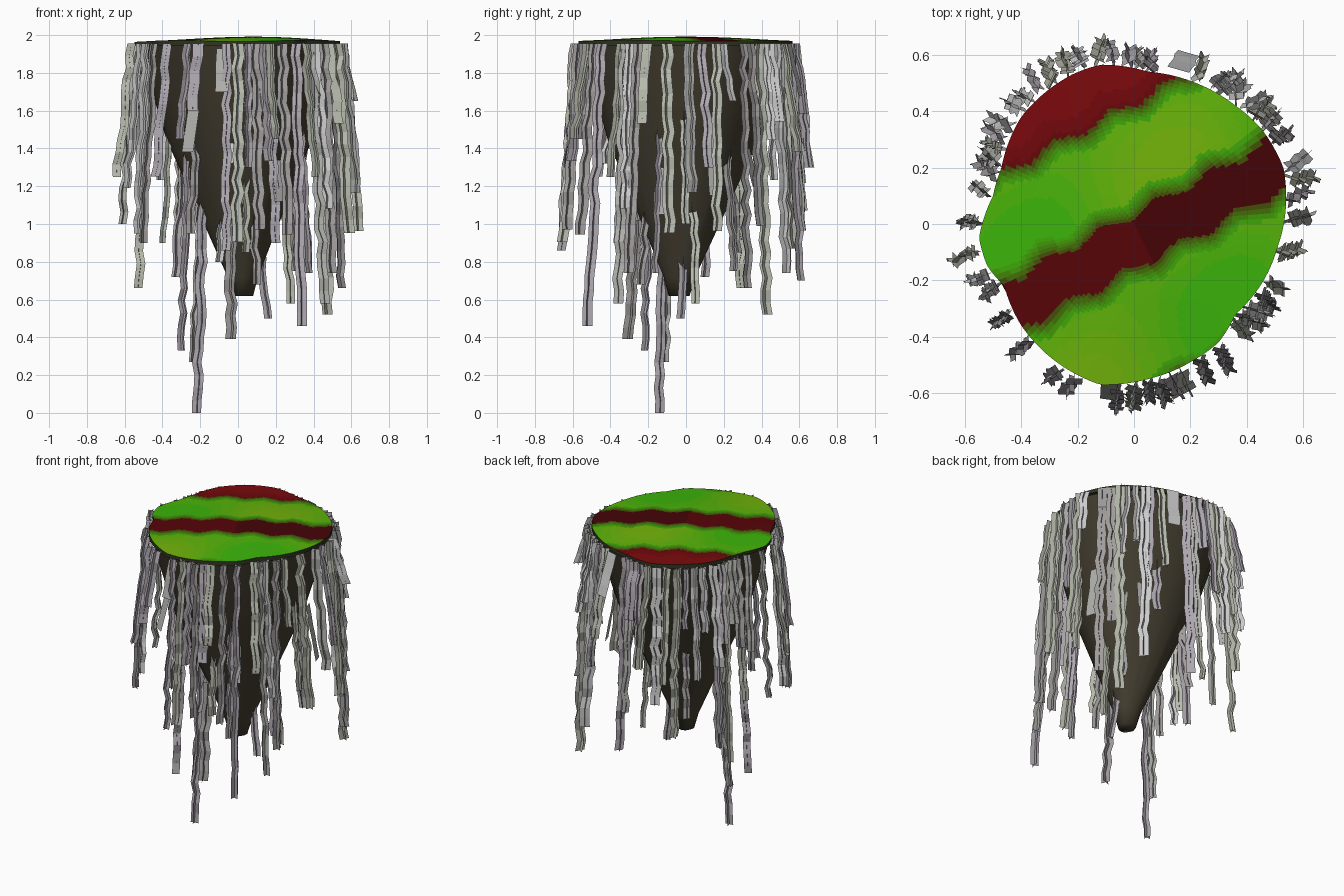
import bpy, math, random
from mathutils import Vector

if "Cube" in bpy.data.objects:
    bpy.data.objects.remove(bpy.data.objects["Cube"])

random.seed(7)
# Island outline seen from above
OUT = [(.54, .1), (.53, .2), (.45, .34), (.36, .42), (.22, .5), (.05, .54), (-.12, .565), (-.22, .53),
       (-.4, .38), (-.47, .2), (-.5, .1), (-.55, -.05), (-.52, -.15), (-.46, -.22), (-.4, -.36),
       (-.3, -.47), (-.12, -.57), (.05, -.55), (.2, -.49), (.3, -.42), (.36, -.32), (.46, -.2), (.51, -.08)]
POLAR = sorted((math.atan2(y, x) % math.tau, math.hypot(x, y)) for x, y in OUT)
POLAR = [(POLAR[-1][0] - math.tau, POLAR[-1][1])] + POLAR + [(POLAR[0][0] + math.tau, POLAR[0][1])]


def interp(table, t):
    for (a, ra), (b, rb) in zip(table, table[1:]):
        if a <= t <= b:
            return ra + (rb - ra) * (t - a) / (b - a)
    return table[-1][1]


def rim(a):
    return interp(POLAR, a % math.tau)


def material(name, rgb):
    m = bpy.data.materials.new(name)
    m.diffuse_color = (*rgb, 1)
    m.use_nodes = True
    m.node_tree.nodes["Principled BSDF"].inputs["Base Color"].default_value = m.diffuse_color
    return m


def make(name, verts, faces, mats, idx=None, smooth=False):
    me = bpy.data.meshes.new(name)
    me.from_pydata(verts, [], faces)
    for m in mats:
        me.materials.append(m)
    for i, p in enumerate(me.polygons):
        p.material_index = idx[i] if idx else 0
        p.use_smooth = smooth
    ob = bpy.data.objects.new(name, me)
    bpy.context.collection.objects.link(ob)
    return ob


# Rock cone: outline shrinking towards an off-centre blunt tip
ROCK = [(.62, .1), (.72, .15), (1.45, .72), (1.75, .88), (1.95, .98)]


def rock_point(a, z, extra=0):
    s = interp(ROCK, z)
    r = rim(a) * s + extra
    return Vector((r * math.cos(a) + .03 * (1 - s), r * math.sin(a) - .04 * (1 - s), z))


N = 20
verts = [rock_point(math.tau * i / N, z) for z, s in ROCK for i in range(N)]
faces = [(k * N + i, k * N + (i + 1) % N, (k + 1) * N + (i + 1) % N, (k + 1) * N + i)
         for k in range(len(ROCK) - 1) for i in range(N)]
faces += [tuple(reversed(range(N)))]
make("rock", verts, faces, [material("rock", (.055, .046, .028))], smooth=True)


# Striped top: polar grid with zigzag bands blending from red to green, and a dark rim
def mix(a, b, t):
    return tuple(p + (q - p) * t for p, q in zip(a, b))


DARK, RED, GREEN, LIME = (.06, .001, .002), (.2, .003, .004), (.045, .46, .003), (.17, .45, .003)
STEPS = 5
tops = [material("red_%d" % i, mix(DARK, RED, i / 4)) for i in range(5)]
tops += [material("blend_%d" % i, mix(DARK, GREEN, (i + 1) / 6)) for i in range(STEPS)]
tops += [material("green_%d" % i, mix(GREEN, LIME, i / 5)) for i in range(6)]
tops += [material("rim_dark", (.03, .035, .015))]
R, M = 40, 160


def top_z(x, y):
    return 1.984 + .008 * math.sin(5 * x + 1) * math.cos(4 * y) - .012 * (x * x + y * y) / .3


def stripe(x, y):
    c, s = math.cos(math.radians(28)), math.sin(math.radians(28))
    u, v = x * c + y * s, -x * s + y * c
    v += .02 * (abs((u * 9) % 2 - 1) * 2 - 1)
    # signed distance into the red bands
    d = max(min(v + .17, .06 - v), v - .35, -.53 - v)
    t = .5 - d / .06
    if t <= 0:
        return min(4, 2 + int((v - .35) * 20)) if v > .3 else int(max(0, min(1.9, 1 - 2 * u)))
    if t < 1:
        return 5 + int(t * STEPS)
    g = .45 + .55 * math.sin(5 * x + 2 * y + .5) * math.sin(5 * y - 3 * x + 1)
    return 10 + max(0, min(5, int(g * 6)))


verts, faces, idx = [(0, 0, top_z(0, 0))], [], []
for k in range(1, R + 2):
    for i in range(M):
        a = math.tau * i / M
        r = rim(a) * min(k, R) / R
        x, y = r * math.cos(a), r * math.sin(a)
        verts.append((x, y, top_z(x, y) if k <= R else 1.945))
for i in range(M):
    faces.append((0, 1 + i, 1 + (i + 1) % M))
for k in range(R):
    for i in range(M):
        a, b = 1 + k * M + i, 1 + k * M + (i + 1) % M
        faces.append((a, a + M, b + M, b))
for n, f in enumerate(faces):
    p = sum((Vector(verts[j]) for j in f), Vector()) / len(f)
    idx.append(stripe(p.x, p.y) if n < M + (R - 1) * M else 16)
faces.append(tuple(1 + R * M + i for i in reversed(range(M))))
idx.append(16)
top = make("grass_top", verts, faces, tops, idx, smooth=True)
bpy.context.view_layer.objects.active = top
top.select_set(True)
bpy.ops.object.shade_smooth_by_angle(angle=math.radians(40))

GREYS = [material("vine_%d" % i, c) for i, c in enumerate(
    [(.42, .42, .4), (.48, .5, .42), (.36, .34, .34), (.42, .39, .43), (.55, .56, .54)])]


# Hanging vine: two crossed zigzag ribbons from a start to an end point
def vine(name, start, end, width, crossed=True):
    n = max(2, round((start.z - end.z) / .065))
    ang = random.uniform(0, math.pi)
    if not crossed:
        ang = math.atan2(start.y, start.x) + math.pi / 2
    amp = .01 if crossed else .003
    pts = []
    for i in range(n + 1):
        p = start.lerp(end, i / n)
        if 0 < i < n:
            p += Vector((random.uniform(-amp, amp), random.uniform(-amp, amp), 0))
        pts.append(p)
    verts, faces = [], []
    for q in range(2 if crossed else 1):
        d = Vector((math.cos(ang + q * math.pi / 2), math.sin(ang + q * math.pi / 2), 0)) * width / 2
        base = len(verts)
        for p in pts:
            verts += [p - d, p + d]
        faces += [(base + 2 * i, base + 2 * i + 1, base + 2 * i + 3, base + 2 * i + 2) for i in range(n)]
    make(name, verts, faces, [random.choice(GREYS)])


# Rim vines: angle in degrees, with lower end where it can be read
ENDS = {31: .66, 42: .52, 151: .66, 102: 1.3, 20: 1.65, 9: 1.3, 190: 1.25, 179: 1.0, 264: .86, 305: .46,
        74: 1.68, 216: .9, 204: .95, 331: .74, 320: .58, 249: 1.6, 275: 1.3, 84: .7, 57: .74, 120: .87}
ANGLES = [102, 97, 92, 88, 84, 74, 66, 60, 57, 51, 46, 42, 36, 31, 20, 16, 9, 2, 349, 337, 331,
          324, 320, 316, 305, 296, 288, 284, 279, 275, 270, 264, 249, 243, 228, 216, 204, 199, 190, 179,
          168, 160, 156, 151, 147, 142, 135, 130, 125, 120, 114, 108]
for j, deg in enumerate(ANGLES):
    a = math.radians(deg)
    r = rim(a) + random.uniform(.01, .025)
    zb = ENDS.get(deg, random.uniform(.9, 1.6))
    drift = random.uniform(.05, .085)
    d = Vector((math.cos(a), math.sin(a), 0))
    side = Vector((-d.y, d.x, 0)) * random.uniform(-.025, .025)
    vine("rim_vine_%02d" % j, d * r + Vector((0, 0, 1.955)), d * (r + drift) + side + Vector((0, 0, zb)),
         .08 if deg == 74 else random.uniform(.042, .062), deg != 74)

# Vines growing from the rock face: x, y, upper z, lower z, width
for j, (x, y, zt, zb, w) in enumerate([
        (-.22, -.14, 1.2, 0, .05), (-.04, -.31, 1.02, .39, .06), (-.24, -.11, 1.15, .27, .045),
        (-.3, -.22, 1.45, .33, .045), (.16, -.03, .95, .5, .045), (.28, .05, 1.2, .58, .045),
        (.04, -.33, 1.6, .85, .05), (-.1, -.24, 1.02, .8, .05), (.38, -.16, 1.5, .74, .045),
        (.1, -.24, 1.2, .68, .045), (-.02, -.42, 1.9, 1.32, .05), (.3, .25, 1.45, .75, .045),
        (-.2, .28, 1.3, .85, .045), (-.33, .1, 1.4, .72, .05), (.15, .4, 1.7, 1.2, .05),
        (-.4, -.05, 1.6, .9, .045), (.45, .0, 1.7, 1.0, .045), (.2, -.36, 1.7, .9, .05),
        (-.25, -.33, 1.6, .95, .045)]):
    d = Vector((x, y, 0)).normalized()
    vine("rock_vine_%02d" % j, Vector((x, y, zt)) - d * .05, Vector((x, y, zb)), w)

# Short flat strips on the rock face
for j, (deg, zt, zb) in enumerate([(302, 1.34, 1.12), (238, 1.6, 1.38), (262, 1.93, 1.7), (20, 1.5, 1.15),
                                   (60, 1.4, 1.2), (340, 1.3, 1.05)]):
    a = math.radians(deg)
    s = rock_point(a, zt, .01)
    d = Vector((math.cos(a), math.sin(a), 0))
    vine("rock_strip_%02d" % j, s, s + d * .06 + Vector((0, 0, zb - zt)), .07, False)
